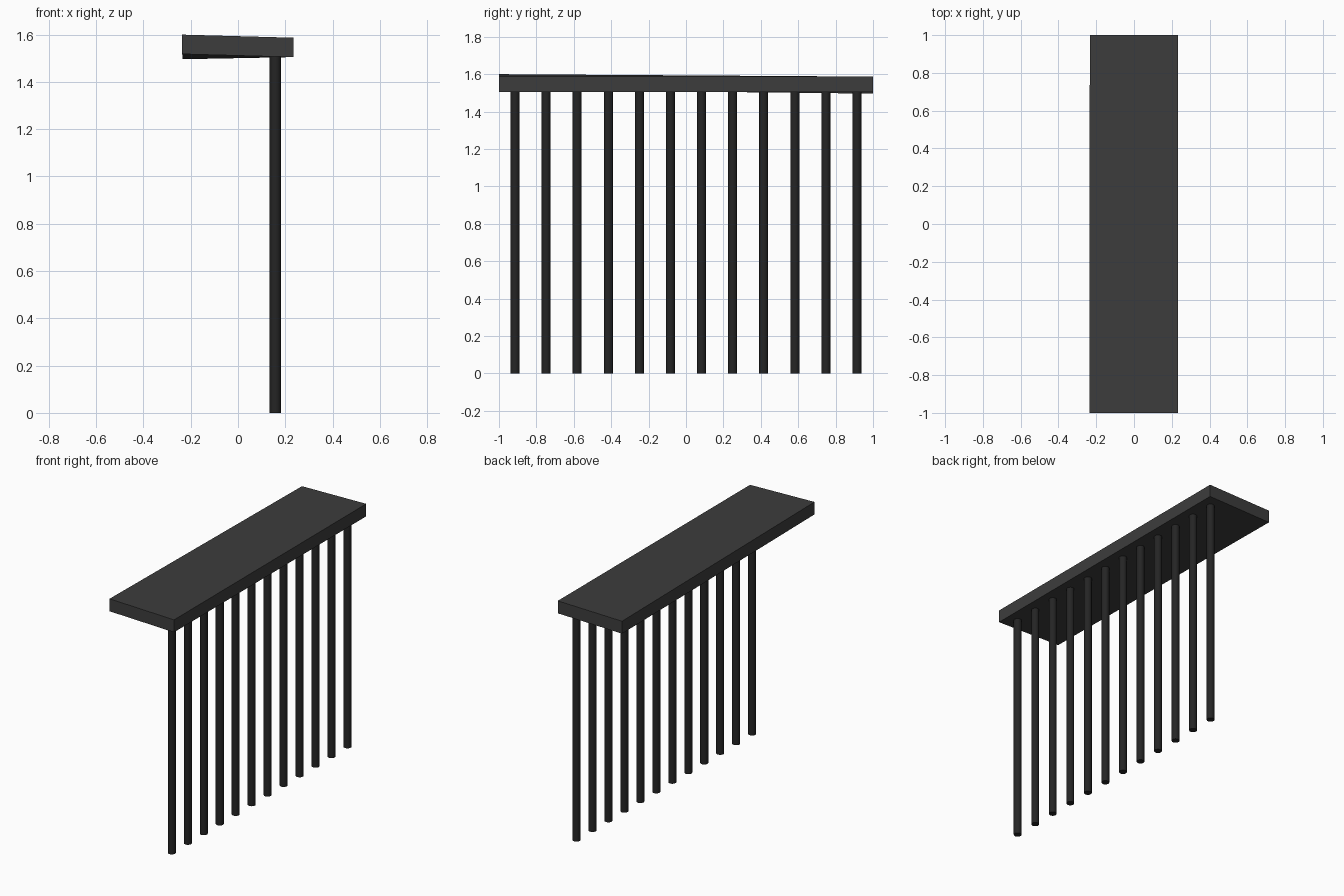
import bpy, bmesh, math

if "Cube" in bpy.data.objects:
    bpy.data.objects.remove(bpy.data.objects["Cube"])


def flat_material(name, rgb):
    m = bpy.data.materials.new(name)
    m.diffuse_color = (*rgb, 1)
    m.use_nodes = True
    m.node_tree.nodes["Principled BSDF"].inputs["Base Color"].default_value = m.diffuse_color
    return m


slab_mat = flat_material("dark grey slab", (0.046, 0.046, 0.046))
post_mat = flat_material("near black metal", (0.018, 0.018, 0.018))


def new_object(name, bm, mat):
    bmesh.ops.recalc_face_normals(bm, faces=bm.faces)
    mesh = bpy.data.meshes.new(name)
    bm.to_mesh(mesh)
    bm.free()
    mesh.materials.append(mat)
    ob = bpy.data.objects.new(name, mesh)
    bpy.context.collection.objects.link(ob)
    return ob


# Slightly twisted top slab: right edge level, left edge falls to the back
THICK = 0.082
bm = bmesh.new()
bottom = [bm.verts.new(p) for p in ((-0.236, -1, 1.518), (0.234, -1, 1.505),
                                    (0.234, 1, 1.505), (-0.234, 1, 1.496))]
face = bm.faces.new(bottom)
ext = bmesh.ops.extrude_face_region(bm, geom=[face], use_keep_orig=True)
top = [v for v in ext["geom"] if isinstance(v, bmesh.types.BMVert)]
bmesh.ops.translate(bm, verts=top, vec=(0, 0, THICK))
new_object("top_slab", bm, slab_mat)

# Row of round posts along the right edge
COUNT, POST_TOP = 12, 1.512
for i in range(COUNT):
    bm = bmesh.new()
    bmesh.ops.create_cone(bm, cap_ends=True, segments=20, radius1=0.024,
                          radius2=0.024, depth=POST_TOP)
    y = (i - (COUNT - 1) / 2) * 0.1662
    bmesh.ops.translate(bm, verts=bm.verts, vec=(0.158, y, POST_TOP / 2))
    for f in bm.faces:
        f.smooth = len(f.verts) == 4
    for e in bm.edges:
        e.smooth = all(f.smooth for f in e.link_faces)
    new_object(f"post_{i + 1}", bm, post_mat)
